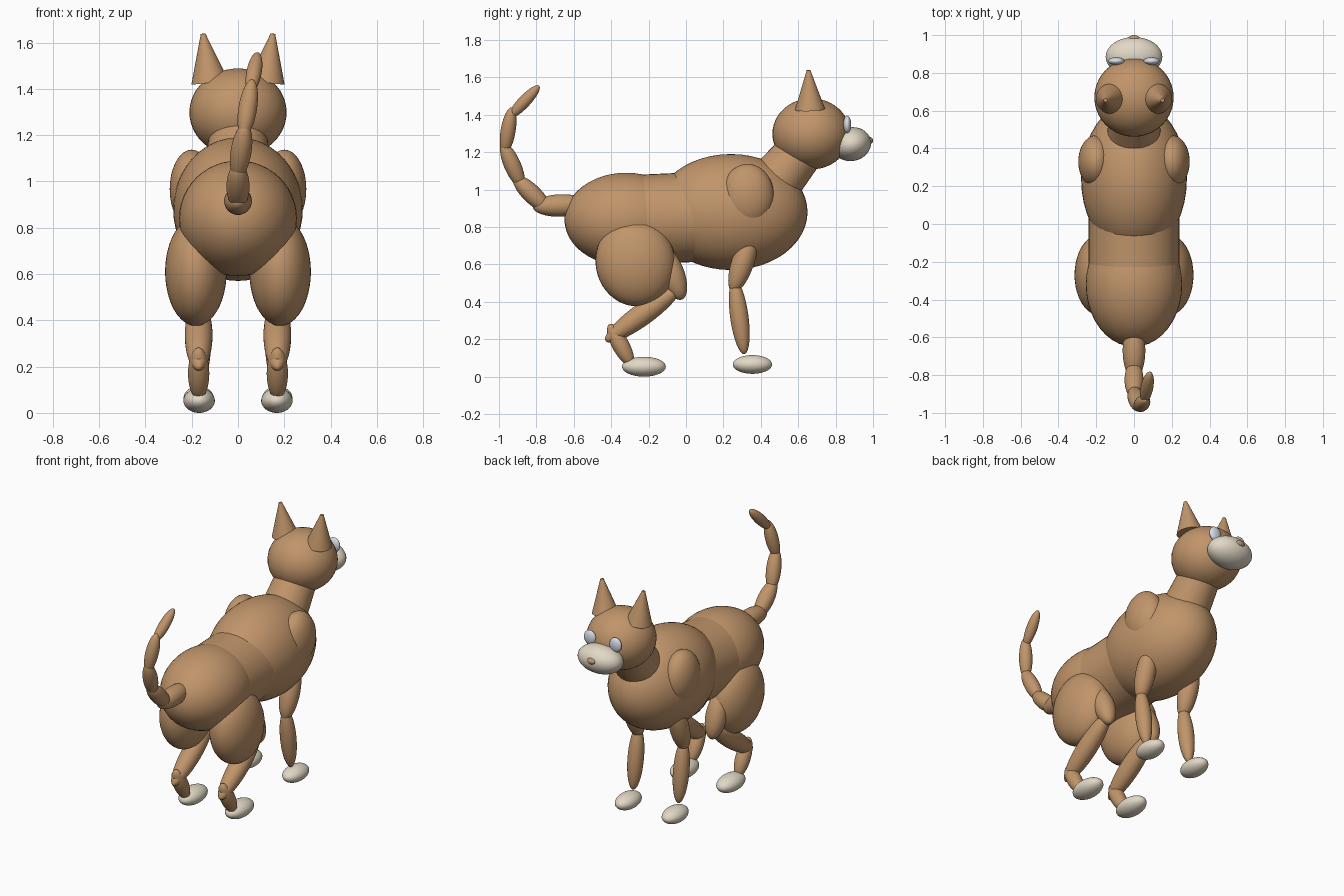
import bpy, bmesh
from mathutils import Vector, Matrix

if "Cube" in bpy.data.objects:
    bpy.data.objects.remove(bpy.data.objects["Cube"])


def material(name, rgb):
    m = bpy.data.materials.new(name)
    m.diffuse_color = (*rgb, 1)
    m.use_nodes = True
    m.node_tree.nodes["Principled BSDF"].inputs["Base Color"].default_value = m.diffuse_color
    return m


FUR = material("brown fur", (0.53, 0.30, 0.145))
CREAM = material("cream", (0.76, 0.69, 0.56))
EYE = material("pale eye", (0.70, 0.74, 0.82))


def finish(name, bm, mat):
    me = bpy.data.meshes.new(name)
    bm.to_mesh(me)
    bm.free()
    me.materials.append(mat)
    ob = bpy.data.objects.new(name, me)
    bpy.context.collection.objects.link(ob)
    bpy.ops.object.select_all(action='DESELECT')
    ob.select_set(True)
    bpy.context.view_layer.objects.active = ob
    bpy.ops.object.shade_smooth_by_angle()
    return ob


def ellipsoid(name, center, radii, mat=FUR, tilt=0.0):
    """Smooth ellipsoid, optionally tilted about the x axis (radians)."""
    bm = bmesh.new()
    bmesh.ops.create_uvsphere(bm, u_segments=40, v_segments=24, radius=1)
    bm.transform(Matrix.Translation(center) @ Matrix.Rotation(tilt, 4, 'X')
                 @ Matrix.Diagonal((*radii, 1)))
    return finish(name, bm, mat)


def along(a, b):
    """Transform that puts z along a-b, centred between the two points."""
    a, b = Vector(a), Vector(b)
    rot = Vector((0, 0, 1)).rotation_difference(b - a).to_matrix().to_4x4()
    return Matrix.Translation((a + b) / 2) @ rot, (b - a).length


def limb(name, a, b, r, mat=FUR):
    """Elongated ellipsoid whose tips are a and b."""
    bm = bmesh.new()
    bmesh.ops.create_uvsphere(bm, u_segments=32, v_segments=20, radius=1)
    m, length = along(a, b)
    bm.transform(m @ Matrix.Diagonal((r, r, length / 2, 1)))
    return finish(name, bm, mat)


def cone(name, a, b, r1, r2, mat=FUR):
    bm = bmesh.new()
    m, length = along(a, b)
    bmesh.ops.create_cone(bm, cap_ends=True, segments=40, radius1=r1,
                          radius2=r2, depth=length)
    bm.transform(m)
    return finish(name, bm, mat)


# Torso
ellipsoid("chest", (0, 0.24, 0.88), (0.28, 0.41, 0.31))
ellipsoid("hips", (0, -0.32, 0.84), (0.255, 0.33, 0.25))
cone("belly", (0, -0.28, 0.838), (0, 0.2, 0.86), 0.24, 0.24)

# Head
cone("neck", (0, 0.42, 0.97), (0, 0.65, 1.25), 0.15, 0.12)
ellipsoid("head", (0, 0.67, 1.298), (0.21, 0.208, 0.19))
ellipsoid("muzzle", (0, 0.885, 1.243), (0.15, 0.105, 0.09), CREAM, 0.2)
ellipsoid("nose", (0, 0.978, 1.262), (0.032, 0.022, 0.02))

# Paired parts
for s, side in ((-1, "left"), (1, "right")):
    cone(side + "_ear", (s * 0.122, 0.663, 1.43), (s * 0.151, 0.655, 1.638),
         0.08, 0.01)
    ellipsoid(side + "_eye", (s * 0.093, 0.862, 1.348),
              (0.042, 0.021, 0.047), EYE)
    ellipsoid(side + "_shoulder", (s * 0.2, 0.33, 0.967), (0.095, 0.14, 0.17))

    # Front leg
    limb(side + "_upper_front_leg", (s * 0.165, 0.36, 0.78),
         (s * 0.165, 0.25, 0.45), 0.06)
    limb(side + "_lower_front_leg", (s * 0.165, 0.258, 0.52),
         (s * 0.165, 0.312, 0.12), 0.049)
    ellipsoid(side + "_front_paw", (s * 0.17, 0.355, 0.065),
              (0.065, 0.105, 0.05), CREAM)

    # Hind leg
    ellipsoid(side + "_thigh", (s * 0.182, -0.27, 0.61),
              (0.133, 0.213, 0.235), FUR, 0.2)
    limb(side + "_knee", (s * 0.17, -0.125, 0.69),
         (s * 0.17, -0.022, 0.412), 0.065)
    limb(side + "_shin", (s * 0.17, -0.03, 0.48),
         (s * 0.17, -0.43, 0.19), 0.06)
    limb(side + "_hock", (s * 0.17, -0.41, 0.28),
         (s * 0.17, -0.29, 0.06), 0.046)
    ellipsoid(side + "_hind_paw", (s * 0.168, -0.225, 0.053),
              (0.068, 0.117, 0.053), CREAM)

# Tail: overlapping segments between tips
tail = [((0, -0.52, 0.92), (0, -0.82, 0.91), 0.06),
        ((0, -0.73, 0.885), (0, -0.92, 1.07), 0.05),
        ((-0.005, -0.875, 1.01), (0.032, -0.98, 1.25), 0.045),
        ((0.022, -0.972, 1.19), (0.062, -0.93, 1.44), 0.04),
        ((0.053, -0.945, 1.385), (0.085, -0.785, 1.555), 0.033)]
for i, (a, b, r) in enumerate(tail):
    limb("tail_segment_%d" % (i + 1), a, b, r)
